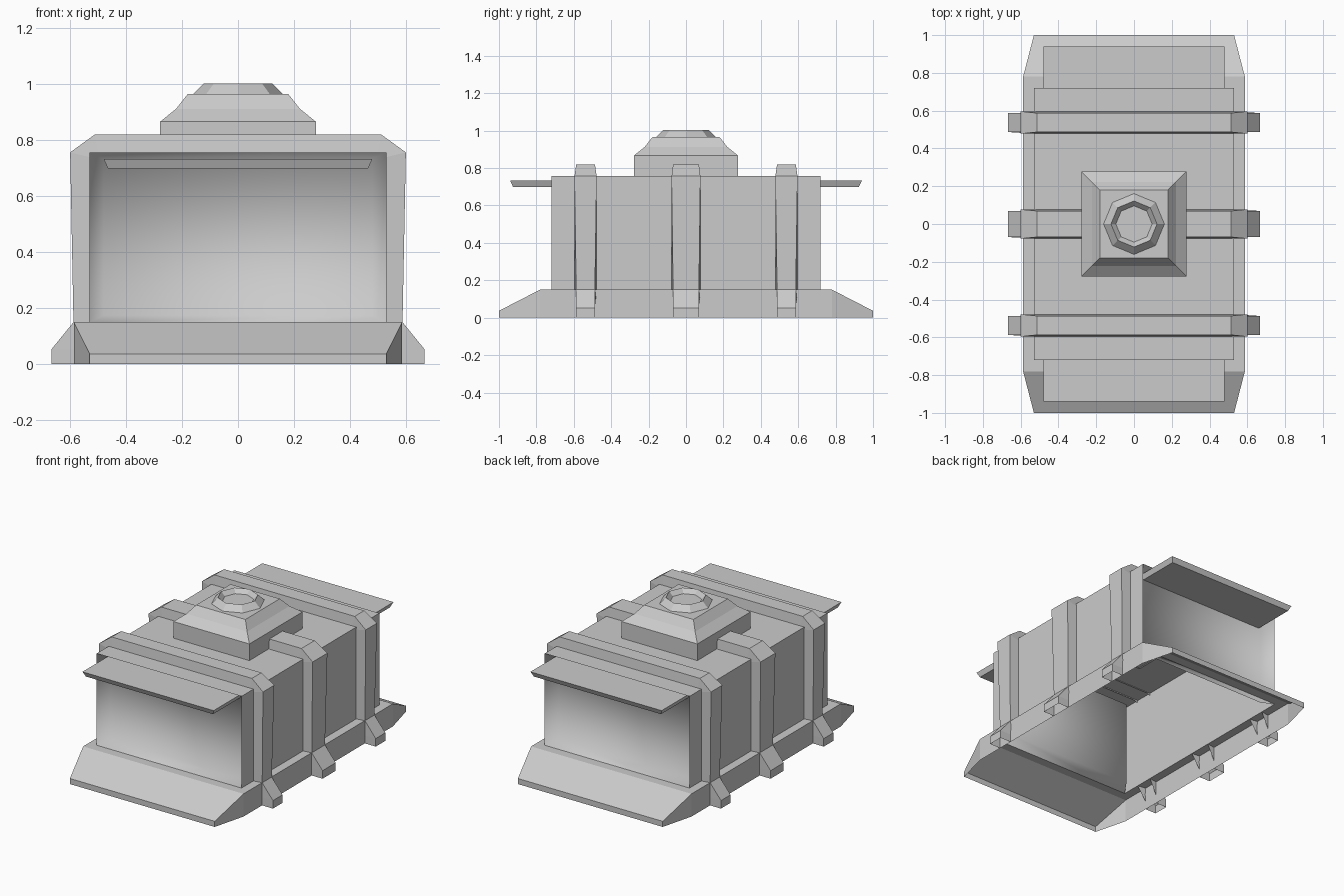
import bpy, bmesh
from math import cos, sin, pi

if "Cube" in bpy.data.objects:
    bpy.data.objects.remove(bpy.data.objects["Cube"])


def make(name, rings, closed=True, cap_start=False, cap_end=False, face_y=0):
    """Skin a list of equal-length point rings into one object."""
    bm = bmesh.new()
    rows = [[bm.verts.new(p) for p in r] for r in rings]
    n = len(rows[0])
    for a, b in zip(rows, rows[1:]):
        for i in range(n if closed else n - 1):
            j = (i + 1) % n
            bm.faces.new((a[i], a[j], b[j], b[i]))
    if cap_start:
        bm.faces.new(rows[0])
    if cap_end:
        bm.faces.new(rows[-1])
    bmesh.ops.remove_doubles(bm, verts=bm.verts[:], dist=1e-5)
    bmesh.ops.recalc_face_normals(bm, faces=bm.faces[:])
    if face_y:
        # An open pan must face outward along the given y direction
        bm.normal_update()
        if sum(f.normal.y * f.calc_area() for f in bm.faces) * face_y < 0:
            bmesh.ops.reverse_faces(bm, faces=bm.faces[:])
    me = bpy.data.meshes.new(name)
    bm.to_mesh(me)
    bm.free()
    ob = bpy.data.objects.new(name, me)
    bpy.context.collection.objects.link(ob)
    return ob


def square(r, z):
    return [(-r, -r, z), (r, -r, z), (r, r, z), (-r, r, z)]


def octagon(r, z):
    return [(r * cos(i * pi / 4), r * sin(i * pi / 4), z) for i in range(8)]


# Sloped skirt around the foot, open underneath
outline = [(.53, -1), (.587, -.78), (.587, .78), (.53, 1),
           (-.53, 1), (-.587, .78), (-.587, -.78), (-.53, -1)]
sign = [(1 if x > 0 else -1, 1 if y > 0 else -1) for x, y in outline]
make("base_skirt", [
    [(x, y, 0) for x, y in outline],
    [(x, y, .037 if abs(y) == 1 else .15) for x, y in outline],
    [(sx * .587, sy * .78, .15) for sx, sy in sign],
    [(sx * .53, sy * .72, .15) for sx, sy in sign],
])

# Hollow body: two side walls and the roof
wall = [(-.53, .15), (-.53, .757), (.53, .757), (.53, .15)]
make("body_shell", [[(x, y, z) for x, z in wall] for y in (-.72, .72)], closed=False)

for s, end in ((-1, "front"), (1, "back")):
    # Recessed end panel with a bevelled frame
    pan = make(end + "_recess", [
        [(x, s * y, z) for x, z in ((-w, lo), (w, lo), (w, hi), (-w, hi))]
        for w, lo, hi, y in ((.53, .15, .757, .72), (.48, .175, .733, .645))
    ], cap_end=True, face_y=s)
    for p in pan.data.polygons:
        p.use_smooth = True

    # Awning slab over the end panel
    make(end + "_awning", [
        [(-w, s * .645, z), (w, s * .645, z), (w, s * y, z), (-w, s * y, z)]
        for w, y, z in ((.465, .925, .7), (.48, .94, .733))
    ], cap_start=True, cap_end=True)

# Straps over the roof with flared feet: outer x, z, then inner x, z
half = [(.667, 0, .587, 0), (.667, .053, .587, .053), (.588, .15, .53, .15),
        (.6, .757, .53, .74), (.513, .82, .5, .75)]
path = half + [(-a, b, -c, d) for a, b, c, d in reversed(half)]
for name, yc, wo, wi in (("front_strap", -.537, .05, .059),
                         ("middle_strap", 0, .069, .077),
                         ("back_strap", .537, .05, .059)):
    rows = []
    for xo, zo, xi, zi in path:
        w = wi if zo == .757 else wo
        b = wi if zo > .1 else wo
        rows.append([(xi, yc - b, zi), (xo, yc - w, zo),
                     (xo, yc + w, zo), (xi, yc + b, zi)])
    make(name, rows, closed=False)

# Stepped square turret on the roof
make("roof_turret", [square(.278, .75), square(.278, .867), square(.222, .912),
                     square(.18, .965)], cap_end=True)

# Eight-sided rim with a sunken centre
make("turret_rim", [octagon(.163, .963), octagon(.122, 1.003), octagon(.096, .975)],
     cap_end=True)
